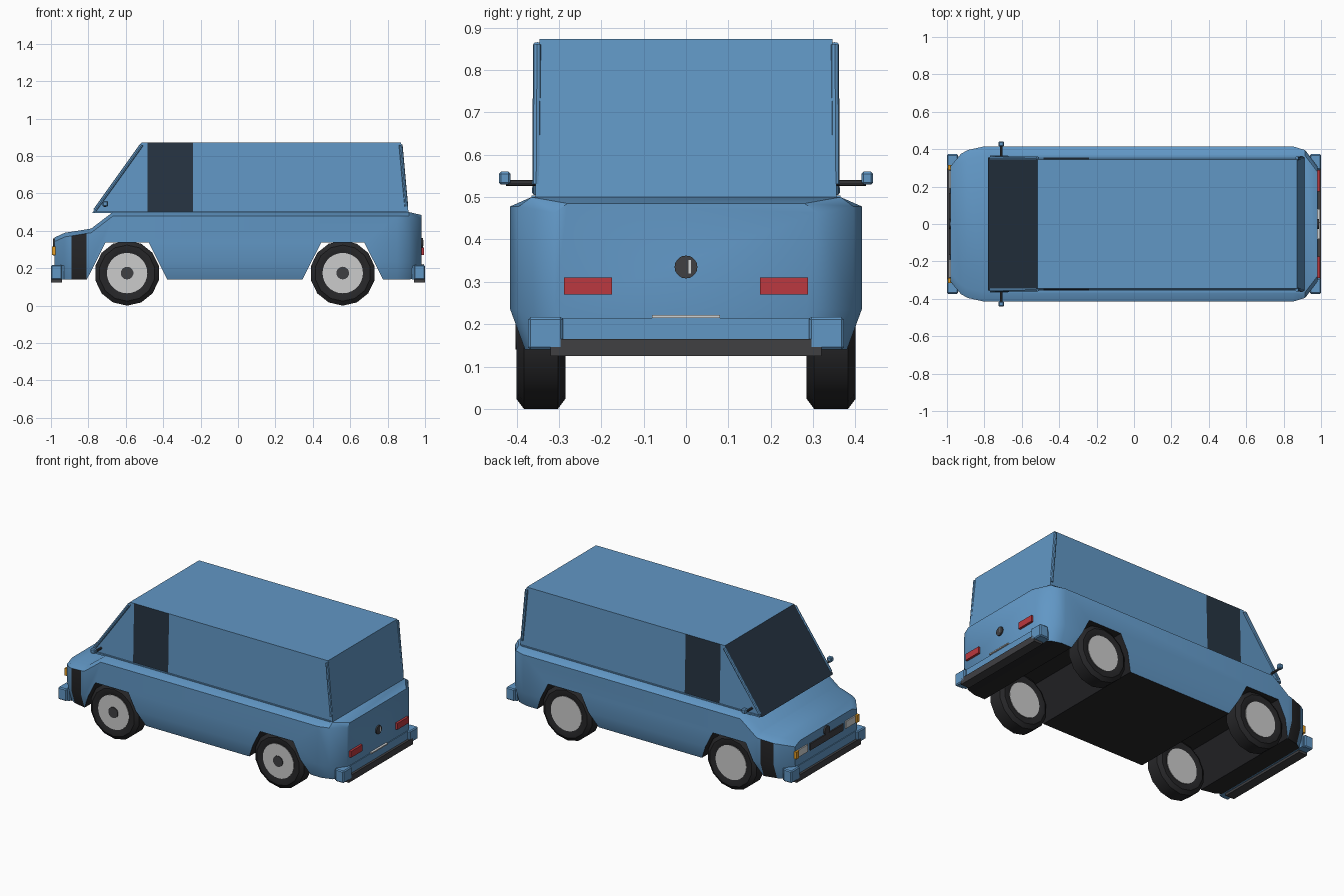
import bpy, bmesh, math
from mathutils import Vector, Matrix

if "Cube" in bpy.data.objects:
    bpy.data.objects.remove(bpy.data.objects["Cube"])


def mat(name, r, g, b):
    m = bpy.data.materials.new(name)
    m.diffuse_color = (r, g, b, 1)
    m.use_nodes = True
    m.node_tree.nodes["Principled BSDF"].inputs["Base Color"].default_value = m.diffuse_color
    return m


BLUE = mat("blue_paint", .12, .31, .56)
BLACK = mat("black_rubber", .02, .02, .022)
GLASS = mat("dark_glass", .02, .035, .055)
GREY = mat("dark_trim", .05, .05, .055)
RIM = mat("rim_silver", .68, .68, .7)
RED = mat("red_lamp", .5, .04, .05)
AMBER = mat("amber_lamp", .8, .35, .02)
LAMP = mat("clear_lamp", .65, .67, .68)


def finish(name, bm, mats, angle=30):
    bmesh.ops.recalc_face_normals(bm, faces=bm.faces)
    me = bpy.data.meshes.new(name)
    bm.to_mesh(me)
    bm.free()
    ob = bpy.data.objects.new(name, me)
    bpy.context.collection.objects.link(ob)
    for m in mats:
        me.materials.append(m)
    bpy.ops.object.select_all(action='DESELECT')
    ob.select_set(True)
    bpy.context.view_layer.objects.active = ob
    if angle:
        bpy.ops.object.shade_smooth_by_angle(angle=math.radians(angle))
    return ob


def loft(bm, rings, pick=lambda i, j: 0, caps=(0, 0)):
    """Skin closed rings; pick(section, side) gives the material slot."""
    vs = [[bm.verts.new(p) for p in r] for r in rings]
    n = len(vs[0])
    for i in range(len(vs) - 1):
        for j in range(n):
            k = (j + 1) % n
            f = bm.faces.new((vs[i][j], vs[i][k], vs[i + 1][k], vs[i + 1][j]))
            f.material_index = pick(i, j)
    for ring, slot in ((vs[0], caps[0]), (vs[-1], caps[1])):
        bm.faces.new(ring).material_index = slot


def box(name, x, y, z, m, bevel=0.0):
    bm = bmesh.new()
    c = Vector(((x[0] + x[1]) / 2, (y[0] + y[1]) / 2, (z[0] + z[1]) / 2))
    s = Matrix.Diagonal((x[1] - x[0], y[1] - y[0], z[1] - z[0], 1))
    bmesh.ops.create_cube(bm, size=1, matrix=Matrix.Translation(c) @ s)
    if bevel:
        bmesh.ops.bevel(bm, geom=bm.edges[:], offset=bevel, segments=1, affect='EDGES')
    return finish(name, bm, [m])


def pair(name, x, y, z, m, bevel=0.0):
    box(name + "_right", x, (-y[1], -y[0]), z, m, bevel)
    box(name + "_left", x, y, z, m, bevel)


def rod(name, a, b, r, m, sides=8):
    a, b = Vector(a), Vector(b)
    bm = bmesh.new()
    rot = (b - a).to_track_quat('Z', 'Y').to_matrix().to_4x4()
    bmesh.ops.create_cone(bm, cap_ends=True, segments=sides, radius1=r, radius2=r,
                          depth=(b - a).length,
                          matrix=Matrix.Translation((a + b) / 2) @ rot)
    return finish(name, bm, [m])


# Lower body: cross-sections along x as (x, half width, bottom, top)
stations = [(-.98, .31, .15, .365), (-.925, .375, .14, .39), (-.89, .395, .14, .395),
            (-.81, .413, .14, .408), (-.785, .415, .14, .412), (-.67, .415, .14, .5),
            (.85, .415, .14, .5), (.915, .395, .14, .5), (.98, .31, .15, .485)]
rings = []
for x, w, zb, zt in stations:
    lip = .03 if x > .9 else .05
    half = [(w - .035, zb), (w, .235), (w, zt - .022), (w - lip, zt)]
    rings.append([(x, y, z) for y, z in half] + [(x, -y, z) for y, z in reversed(half)])


def body_slot(i, j):
    if j == 7 or (i == 2 and j in (0, 1, 5, 6)):
        return 1
    return 0


bm = bmesh.new()
loft(bm, rings, body_slot)
body = finish("lower_body", bm, [BLUE, BLACK], 0)

# Wheel arches cut across the whole floor, with black linings
AXLES = (-.593, .56)
bm = bmesh.new()
for ax in AXLES:
    arch = [(-.235, .10), (-.215, .14), (-.115, .338), (.115, .338), (.215, .14), (.235, .10)]
    loft(bm, [[(ax + x, y, z) for x, z in arch] for y in (-.5, .5)], lambda i, j: 1, (1, 1))
cutter = finish("arch_cutter", bm, [BLUE, BLACK], 0)
cutter.hide_render = True
mod = body.modifiers.new("arches", 'BOOLEAN')
mod.operation, mod.solver, mod.object = 'DIFFERENCE', 'EXACT', cutter
bpy.ops.object.select_all(action='DESELECT')
body.select_set(True)
bpy.context.view_layer.objects.active = body
bpy.ops.object.modifier_apply(modifier=mod.name)
bpy.data.objects.remove(cutter, do_unlink=True)
bpy.ops.object.shade_smooth_by_angle(angle=math.radians(40))

# Cabin: rings as (bottom x, top x), dark side windows and windscreen
rings = []
for xb, xt in ((-.78, -.515), (-.485, -.485), (-.24, -.24), (.912, .872)):
    rings.append([(xb, .356, .495), (xt, .346, .873), (xt, -.346, .873), (xb, -.356, .495)])
bm = bmesh.new()
loft(bm, rings, lambda i, j: 1 if i == 1 and j in (0, 2) else 0, (1, 0))
finish("cabin", bm, [BLUE, GLASS])

# Corner pillars, belt ledges and mirrors
for s, side in ((-1, "right"), (1, "left")):
    rod("front_pillar_" + side, (-.765, s * .353, .51), (-.515, s * .351, .86), .01, BLUE)
    rod("rear_pillar_" + side, (.9, s * .353, .53), (.87, s * .351, .86), .01, BLUE)
    rod("mirror_arm_" + side, (-.71, s * .34, .533), (-.71, s * .425, .533), .007, GREY)
pair("belt_ledge", (-.77, .9), (.34, .365), (.494, .504), BLUE)
pair("mirror", (-.725, -.695), (.414, .442), (.53, .56), BLUE, .005)

# Bumpers front and rear
for s, end in ((-1, "front"), (1, "rear")):
    def span(a, b):
        return tuple(sorted((s * a, s * b)))
    box(end + "_bumper", span(.93, .985), (-.36, .36), (.14, .215), BLUE)
    pair(end + "_bumper_end", span(.94, 1.0), (.29, .373), (.14, .217), BLUE, .006)
    box(end + "_bumper_strip", span(.94, 1.0), (-.32, .32), (.125, .165), GREY)

# Rear lamps, lock and plate light
pair("tail_lamp", (.97, .994), (.175, .288), (.27, .31), RED)
rod("tailgate_lock", (.97, 0, .335), (.988, 0, .335), .027, GREY, 20)
box("lock_handle", (.98, .991), (.006, .012), (.32, .352), LAMP)
box("plate_light", (.97, .994), (-.08, .08), (.215, .222), LAMP)

# Front lamps, grille and badge disc
pair("head_lamp", (-.988, -.96), (.19, .285), (.27, .315), LAMP)
pair("turn_signal", (-.994, -.95), (.288, .315), (.27, .315), AMBER)
box("grille", (-.988, -.96), (-.165, .165), (.268, .31), GREY)
rod("nose_disc", (-.99, 0, .333), (-.96, 0, .333), .027, GREY, 20)

# Wheels: lathed tyre, rim disc, hubs on the right side
for ax, end in zip(AXLES, ("front", "rear")):
    for s, side in ((-1, "right"), (1, "left")):
        c = s * .3425
        name = end + "_" + side
        bm = bmesh.new()
        prof = [(-.05, .105), (-.058, .122), (-.058, .15), (-.04, .174),
                (.04, .174), (.058, .15), (.058, .122), (.05, .105)]
        loft(bm, [[(ax + r * math.cos(t), c + y, .174 + r * math.sin(t))
                   for t in [2 * math.pi * (k + .5) / 14 for k in range(14)]]
                  for y, r in prof])
        finish("tyre_" + name, bm, [BLACK])
        rod("rim_" + name, (ax, c - .055, .174), (ax, c + .055, .174), .108, RIM, 28)
        if s < 0:
            rod("hub_" + name, (ax, c - .06, .174), (ax, c, .174), .034, GREY, 14)
